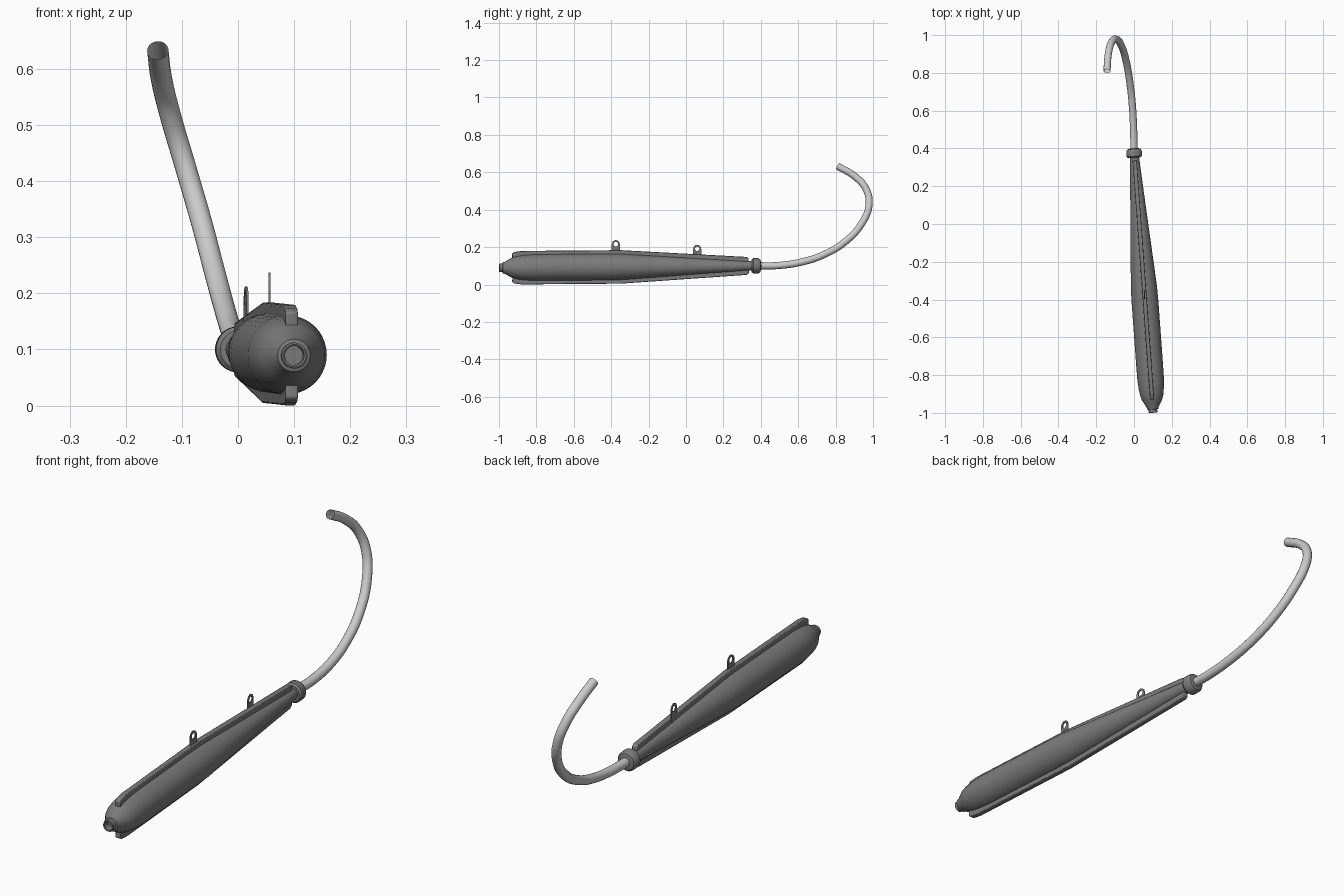
import bpy, bmesh, math
from mathutils import Vector, Matrix

if "Cube" in bpy.data.objects:
    bpy.data.objects.remove(bpy.data.objects["Cube"])


def grey(name, v):
    m = bpy.data.materials.new(name)
    m.diffuse_color = (v, v, v, 1)
    m.use_nodes = True
    m.node_tree.nodes["Principled BSDF"].inputs["Base Color"].default_value = m.diffuse_color
    return m


DARK, LIGHT = grey("dark_steel", 0.2), grey("light_steel", 0.6)

# Slightly skewed muffler axis: local Y runs from the tail to the pipe
d = Vector((-0.073, 1, 0.0079)).normalized()
xa = d.cross(Vector((0, 0, 1))).normalized()
AXIS = Matrix.Translation((0.0281, 0, 0.0969)) @ Matrix((xa, d, xa.cross(d))).transposed().to_4x4()


def finish(bm, name, mat, matrix=None, angle=35):
    bmesh.ops.recalc_face_normals(bm, faces=bm.faces)
    if matrix:
        bm.transform(matrix)
    me = bpy.data.meshes.new(name)
    bm.to_mesh(me)
    bm.free()
    me.materials.append(mat)
    ob = bpy.data.objects.new(name, me)
    bpy.context.collection.objects.link(ob)
    smooth(ob, angle)
    return ob


def smooth(ob, angle=35):
    bpy.ops.object.select_all(action='DESELECT')
    ob.select_set(True)
    bpy.context.view_layer.objects.active = ob
    bpy.ops.object.shade_smooth_by_angle(angle=math.radians(angle))


def lathe(name, profile, mat, n=40):
    # profile of (y, radius) spun round the muffler axis, ends closed
    bm = bmesh.new()
    rings = [[bm.verts.new((r * math.cos(2 * math.pi * i / n), y, r * math.sin(2 * math.pi * i / n)))
              for i in range(n)] for y, r in profile]
    for a, b in zip(rings, rings[1:]):
        for i in range(n):
            j = (i + 1) % n
            bm.faces.new((a[i], a[j], b[j], b[i]))
    bm.faces.new(rings[0])
    bm.faces.new(rings[-1])
    return finish(bm, name, mat, AXIS)


def fin(name, sign):
    # long seam flange following the body
    outline = [(-0.93, 0.045), (-0.932, 0.076), (-0.92, 0.084), (-0.88, 0.0895), (-0.35, 0.0895),
               (0.325, 0.048), (0.336, 0.04), (0.336, 0.015), (-0.35, 0.05)]
    bm = bmesh.new()
    a, b = [[bm.verts.new((x, y, sign * z)) for y, z in outline] for x in (-0.011, 0.011)]
    bm.faces.new(a)
    bm.faces.new(b)
    for i in range(len(a)):
        j = (i + 1) % len(a)
        bm.faces.new((a[i], a[j], b[j], b[i]))
    ob = finish(bm, name, DARK, AXIS)
    bev = ob.modifiers.new("edge", 'BEVEL')
    bev.width, bev.segments = 0.003, 2


def lug(name, x, y, top, yaw, n=32):
    # thin upright eye plate with a hole
    R, hole, depth, t = 0.021, 0.012, 0.06, 0.002
    bm = bmesh.new()
    loops = []
    for s in (-t, t):
        out, inn = [], []
        for i in range(n):
            c, q = math.cos(2 * math.pi * i / n), math.sin(2 * math.pi * i / n)
            k = R if q >= 0 else min(R * 1.08 / max(abs(c), 1e-6), depth / -q)
            out.append(bm.verts.new((s, k * c, k * q)))
            inn.append(bm.verts.new((s, hole * c, hole * q)))
        loops += [out, inn]
    o1, i1, o2, i2 = loops
    for a, b in ((o1, i1), (i1, i2), (i2, o2), (o2, o1)):
        for i in range(n):
            j = (i + 1) % n
            bm.faces.new((a[i], a[j], b[j], b[i]))
    finish(bm, name, DARK, Matrix.Translation((x, y, top - R)) @ Matrix.Rotation(yaw, 4, 'Z'))


# Muffler body with recessed tail outlet
lathe("muffler_body", [(-0.97, 0.017), (-1.0, 0.017), (-1.002, 0.02), (-1.0, 0.023), (-0.985, 0.023),
                       (-0.983, 0.029), (-0.972, 0.032), (-0.935, 0.053), (-0.91, 0.061),
                       (-0.87, 0.067), (-0.82, 0.0705), (-0.76, 0.071), (-0.42, 0.071), (-0.34, 0.0695),
                       (-0.2, 0.0605), (0.1, 0.0405), (0.36, 0.024)], DARK)

# Clamp collar where the pipe enters
lathe("clamp_collar", [(0.352, 0.024), (0.352, 0.034), (0.36, 0.041), (0.388, 0.041),
                       (0.398, 0.034), (0.402, 0.02)], DARK)

# Seam flanges above and below
fin("top_flange", 1)
fin("bottom_flange", -1)

# Mounting lugs
lug("rear_lug", 0.056, -0.375, 0.237, 0.0)
lug("front_lug", 0.0145, 0.06, 0.212, 0.11)

# Curved header pipe, open at the free end
path = [(0, 0.38, 0.1), (-0.002, 0.50, 0.102), (-0.009, 0.63, 0.123), (-0.02, 0.735, 0.159),
        (-0.039, 0.85, 0.228), (-0.066, 0.942, 0.33), (-0.095, 0.979, 0.43),
        (-0.12, 0.96, 0.515), (-0.136, 0.9, 0.58), (-0.143, 0.81, 0.633)]
cu = bpy.data.curves.new("header_pipe", 'CURVE')
cu.dimensions = '3D'
cu.bevel_depth, cu.bevel_resolution, cu.resolution_u = 0.019, 6, 8
sp = cu.splines.new('BEZIER')
sp.bezier_points.add(len(path) - 1)
for p, co in zip(sp.bezier_points, path):
    p.co = co
    p.handle_left_type = p.handle_right_type = 'AUTO'
cu.materials.append(LIGHT)
pipe = bpy.data.objects.new("header_pipe", cu)
bpy.context.collection.objects.link(pipe)
bpy.ops.object.select_all(action='DESELECT')
pipe.select_set(True)
bpy.context.view_layer.objects.active = pipe
bpy.ops.object.convert(target='MESH')
smooth(bpy.context.view_layer.objects.active, 40)
